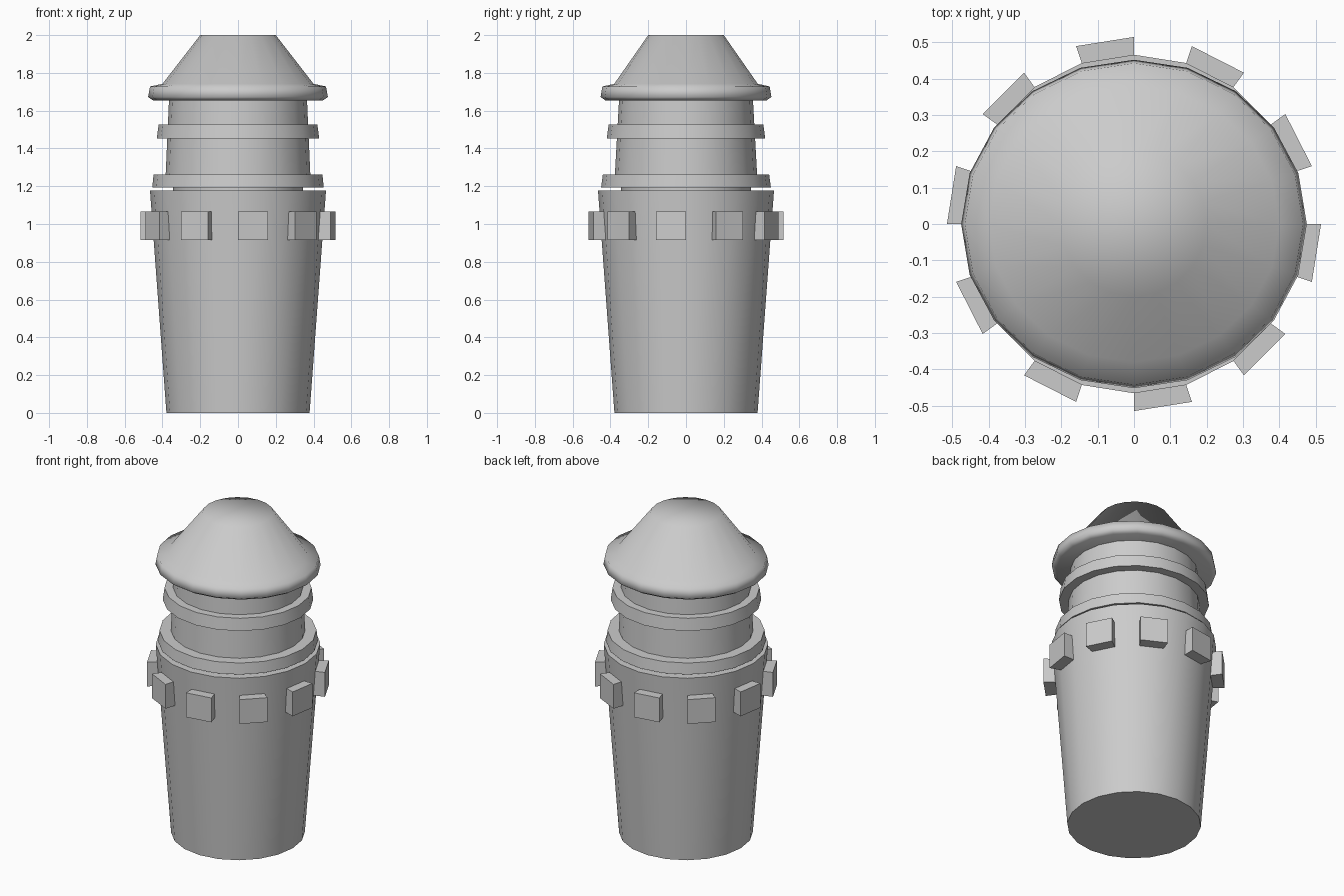
import bpy, bmesh, math

if "Cube" in bpy.data.objects:
    bpy.data.objects.remove(bpy.data.objects["Cube"])

SIDES = 20


def pt(r, deg, z, sy=1.0):
    a = math.radians(deg)
    return (r * math.cos(a), r * sy * math.sin(a), z)


def finish(name, bm, angle=30):
    bmesh.ops.recalc_face_normals(bm, faces=bm.faces)
    me = bpy.data.meshes.new(name)
    bm.to_mesh(me)
    bm.free()
    ob = bpy.data.objects.new(name, me)
    bpy.context.collection.objects.link(ob)
    if angle:
        bpy.ops.object.select_all(action='DESELECT')
        ob.select_set(True)
        bpy.context.view_layer.objects.active = ob
        if angle >= 180:
            bpy.ops.object.shade_smooth()
        else:
            bpy.ops.object.shade_smooth_by_angle(angle=math.radians(angle))
    return ob


def turned(name, profile, angle=30):
    """Closed solid from (radius, z, y scale) rings, bottom to top."""
    bm = bmesh.new()
    rings = [[bm.verts.new(pt(r, 360 / SIDES * i, z, sy)) for i in range(SIDES)]
             for r, z, sy in profile]
    for lo, hi in zip(rings, rings[1:]):
        for i in range(SIDES):
            j = (i + 1) % SIDES
            bm.faces.new((lo[i], lo[j], hi[j], hi[i]))
    bm.faces.new(rings[0][::-1])
    bm.faces.new(rings[-1])
    return finish(name, bm, angle)


# Tapered main body and the short neck above it
turned("main_body", [(0.379, 0, 1), (0.466, 1.178, 1)])
turned("neck", [(0.345, 1.17, 1), (0.345, 1.2, 1)])

# Upper drum with its two collars
turned("upper_drum", [(0.386, 1.194, 0.985), (0.365, 1.665, 0.97)])
turned("lower_collar", [(0.454, 1.194, 0.99), (0.447, 1.262, 0.985)])
turned("upper_collar", [(0.43, 1.453, 0.975), (0.42, 1.528, 0.975)])

# Smooth roof with a rolled rim
turned("roof", [(0.45, 1.655, 0.95), (0.476, 1.672, 0.95), (0.466, 1.728, 0.95),
                (0.40, 1.742, 0.95), (0.20, 2.0, 1)], 180)

# Blocks standing out from every second facet of the body
bm = bmesh.new()
step = 360 / SIDES
for k in range(SIDES // 2):
    a0 = -90 + 2 * step * k
    quads = []
    for z in (0.915, 1.067):
        quads.append([bm.verts.new(pt(r, a, z)) for r, a in
                      ((0.43, a0), (0.515, a0), (0.515, a0 + step), (0.43, a0 + step))])
    lo, hi = quads
    bm.faces.new(lo[::-1])
    bm.faces.new(hi)
    for i in range(4):
        j = (i + 1) % 4
        bm.faces.new((lo[i], lo[j], hi[j], hi[i]))
finish("ring_of_blocks", bm, 0)
